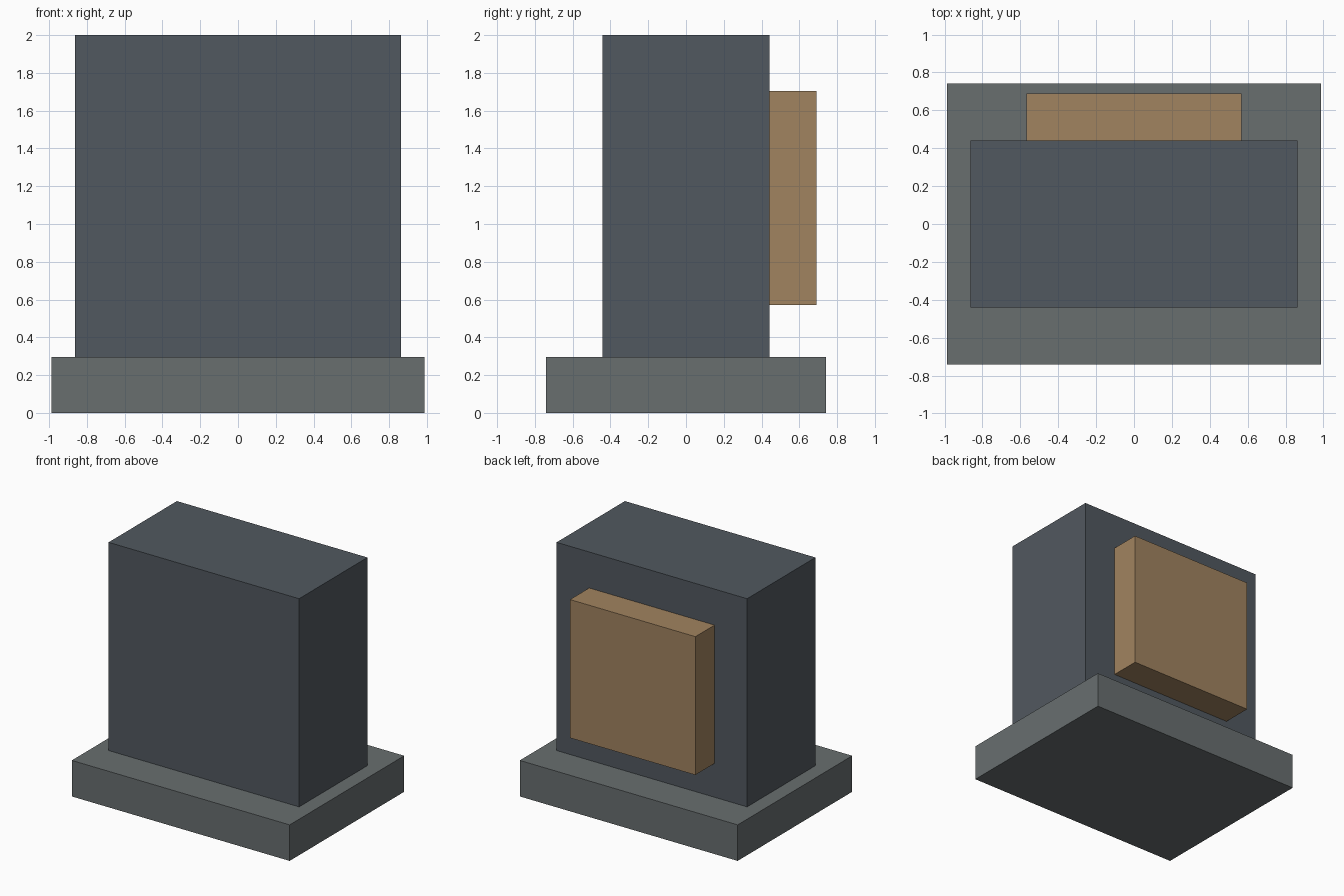
import bpy

if "Cube" in bpy.data.objects:
    bpy.data.objects.remove(bpy.data.objects["Cube"])


def material(name, color):
    mat = bpy.data.materials.new(name)
    mat.diffuse_color = (*color, 1.0)
    mat.use_nodes = True
    mat.node_tree.nodes["Principled BSDF"].inputs["Base Color"].default_value = mat.diffuse_color
    return mat


def box(name, low, high, mat):
    # Axis-aligned box between two opposite corners
    center = [(a + b) / 2 for a, b in zip(low, high)]
    bpy.ops.mesh.primitive_cube_add(size=1, location=center)
    obj = bpy.context.object
    obj.name = name
    obj.scale = [b - a for a, b in zip(low, high)]
    bpy.ops.object.transform_apply(location=False, rotation=False, scale=True)
    obj.data.materials.append(mat)
    return obj


stone = material("stone_grey", (0.138, 0.156, 0.159))
slate = material("slate", (0.083, 0.098, 0.115))
tan = material("tan", (0.356, 0.227, 0.115))

# Plinth at the bottom
box("base", (-0.987, -0.741, 0), (0.987, 0.741, 0.295), stone)
# Tall main block
box("body", (-0.863, -0.442, 0.295), (0.863, 0.442, 2.0), slate)
# Raised panel on the back
box("back_panel", (-0.568, 0.442, 0.572), (0.568, 0.69, 1.705), tan)
